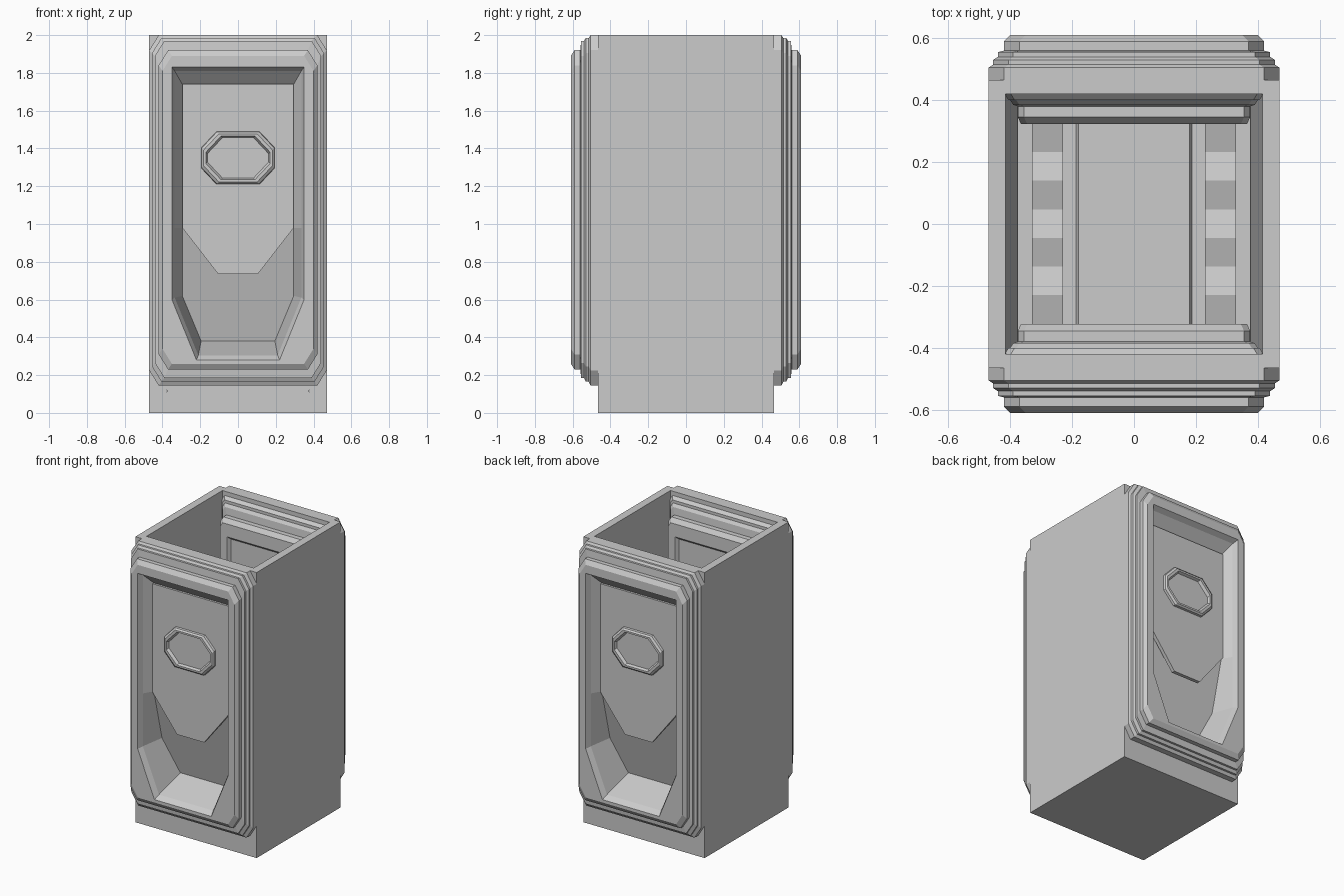
import bpy, bmesh, math

if "Cube" in bpy.data.objects:
    bpy.data.objects.remove(bpy.data.objects["Cube"])


def make(name, bm):
    bmesh.ops.remove_doubles(bm, verts=bm.verts, dist=0.0005)
    me = bpy.data.meshes.new(name)
    bm.to_mesh(me)
    bm.free()
    ob = bpy.data.objects.new(name, me)
    bpy.context.collection.objects.link(ob)
    return ob


def both_ends(ob):
    # the back is the front turned half a revolution
    twin = ob.copy()
    twin.name = "back_" + ob.name
    twin.rotation_euler.z = math.pi
    ob.name = "front_" + ob.name
    bpy.context.collection.objects.link(twin)


def outline(hw, z0, z1, y, bot=(0.05, 0.08), top=(0.05, 0.08), mid=0.98):
    # chamfered rectangle, counter-clockwise from the front; y may depend on z
    right = [(hw - bot[0], z0), (hw, z0 + bot[1]), (hw, mid), (hw, z1 - top[1]), (hw - top[0], z1)]
    pts = right + [(-x, z) for x, z in reversed(right)]
    f = y if callable(y) else (lambda z: y)
    return [(x, f(z), z) for x, z in pts]


def loft(name, loops, flip=False, cap=None, cap_start=False):
    bm = bmesh.new()
    rows = [[bm.verts.new(p) for p in lp] for lp in loops]
    n = len(rows[0])
    for a, b in zip(rows, rows[1:]):
        for i in range(n):
            j = (i + 1) % n
            f = [a[i], a[j], b[j], b[i]]
            bm.faces.new(f[::-1] if flip else f)
    if cap:
        f = [rows[-1][i] for i in cap]
        bm.faces.new(f[::-1] if flip else f)
    if cap_start:
        bm.faces.new(rows[0] if flip else rows[0][::-1])
    return make(name, bm)


def box(name, x0, x1, y0, y1, z0, z1):
    lo, hi = [[(x0, y0, z), (x1, y0, z), (x1, y1, z), (x0, y1, z)] for z in (z0, z1)]
    return loft(name, [lo, hi], cap=range(4), cap_start=True)


FLOOR = 0.12

# side walls, tapering thicker toward the floor
for s, side in ((-1, "left"), (1, "right")):
    lo, hi = [[(s * 0.47, -0.465, z), (s * 0.47, 0.465, z), (s * x, 0.465, z), (s * x, -0.465, z)]
              for x, z in ((0.375, 0), (0.415, 2))]
    loft(side + "_wall", [lo, hi], flip=s < 0, cap=range(4), cap_start=True)

# base slab, plinth strips and top rims
box("floor", -0.376, 0.376, -0.465, 0.465, 0, FLOOR)
both_ends(box("plinth", -0.38, 0.38, -0.465, -0.42, FLOOR, 0.22))
both_ends(box("top_rim", -0.42, 0.42, -0.47, -0.42, 1.9, 2))


# stepped outer moulding, falling into the panel recess and slanted chute
def chute_y(z):
    return -0.51 if z >= 0.98 else -0.36 - 0.15 * (z - 0.38) / 0.6


square = (0.0, 0.0)
steps = [(0.47, 0.145, 2.0, -0.465), (0.47, 0.145, 2.0, -0.505),
         (0.455, 0.165, 1.985, -0.515), (0.455, 0.165, 1.985, -0.53),
         (0.44, 0.185, 1.97, -0.54), (0.44, 0.185, 1.97, -0.555),
         (0.42, 0.23, 1.92, -0.56), (0.42, 0.23, 1.92, -0.59), (0.40, 0.26, 1.89, -0.61)]
loops = [outline(*s) for s in steps]
loops += [outline(0.35, 0.28, 1.83, -0.61, (0.13, 0.32), square),
          outline(0.335, 0.305, 1.81, -0.575, (0.125, 0.305), square),
          outline(0.295, 0.38, 1.74, chute_y, (0.10, 0.24), square)]
both_ends(loft("panel_frame", loops, cap=[0, 1, 2, 7, 8, 9]))

# flap with the cut-away lower edge
flap = [(-0.295, 1.74), (-0.295, 0.98), (-0.105, 0.735), (0.105, 0.735), (0.295, 0.98), (0.295, 1.74)]
both_ends(loft("flap", [[(x, y, z) for x, z in flap] for y in (-0.50, -0.525)],
               cap=range(6), cap_start=True))

# raised octagonal badge frame
ch = (0.08, 0.085)
badge = [(0.195, 1.21, 1.49, -0.52), (0.192, 1.213, 1.487, -0.54), (0.182, 1.223, 1.477, -0.55),
         (0.17, 1.235, 1.465, -0.55), (0.162, 1.243, 1.457, -0.532)]
both_ends(loft("octagon_badge", [outline(*b, ch, ch, 1.35) for b in badge], cap=range(10)))

# inner moulding, stepping in toward the middle around an inset panel
steps = [(0.418, 0.14, 1.97, -0.42), (0.405, 0.15, 1.95, -0.40), (0.40, 0.16, 1.93, -0.40),
         (0.39, 0.17, 1.91, -0.385), (0.375, 0.19, 1.86, -0.38), (0.375, 0.19, 1.86, -0.345),
         (0.365, 0.21, 1.83, -0.323)]
small = (0.02, 0.03)
loops = [outline(*s, small, small) for s in steps]
loops += [outline(0.31, 0.32, 1.74, -0.323, (0.10, 0.24), square),
          outline(0.295, 0.35, 1.72, -0.345, (0.10, 0.24), square)]
both_ends(loft("inner_lining", loops, flip=True, cap=range(10)))

# floor details: raised centre plate and zigzag ribs along each side
lo = [(-0.187, -0.33, FLOOR), (0.187, -0.33, FLOOR), (0.187, 0.33, FLOOR), (-0.187, 0.33, FLOOR)]
loft("floor_plate", [lo, [(x * 0.96, y, z + 0.02) for x, y, z in lo]], cap=range(4))
for s, side in ((-1, "left"), (1, "right")):
    xa, xb = sorted((s * 0.23, s * 0.33))
    bm = bmesh.new()
    rows = []
    for i in range(8):
        y = 0.325 - i * 0.0925
        z = FLOOR + (0.005 if i % 2 else 0.03)
        rows.append([bm.verts.new((xa, y, z)), bm.verts.new((xb, y, z))])
    for a, b in zip(rows, rows[1:]):
        bm.faces.new((a[0], b[0], b[1], a[1]))
    make(side + "_floor_ribs", bm)
